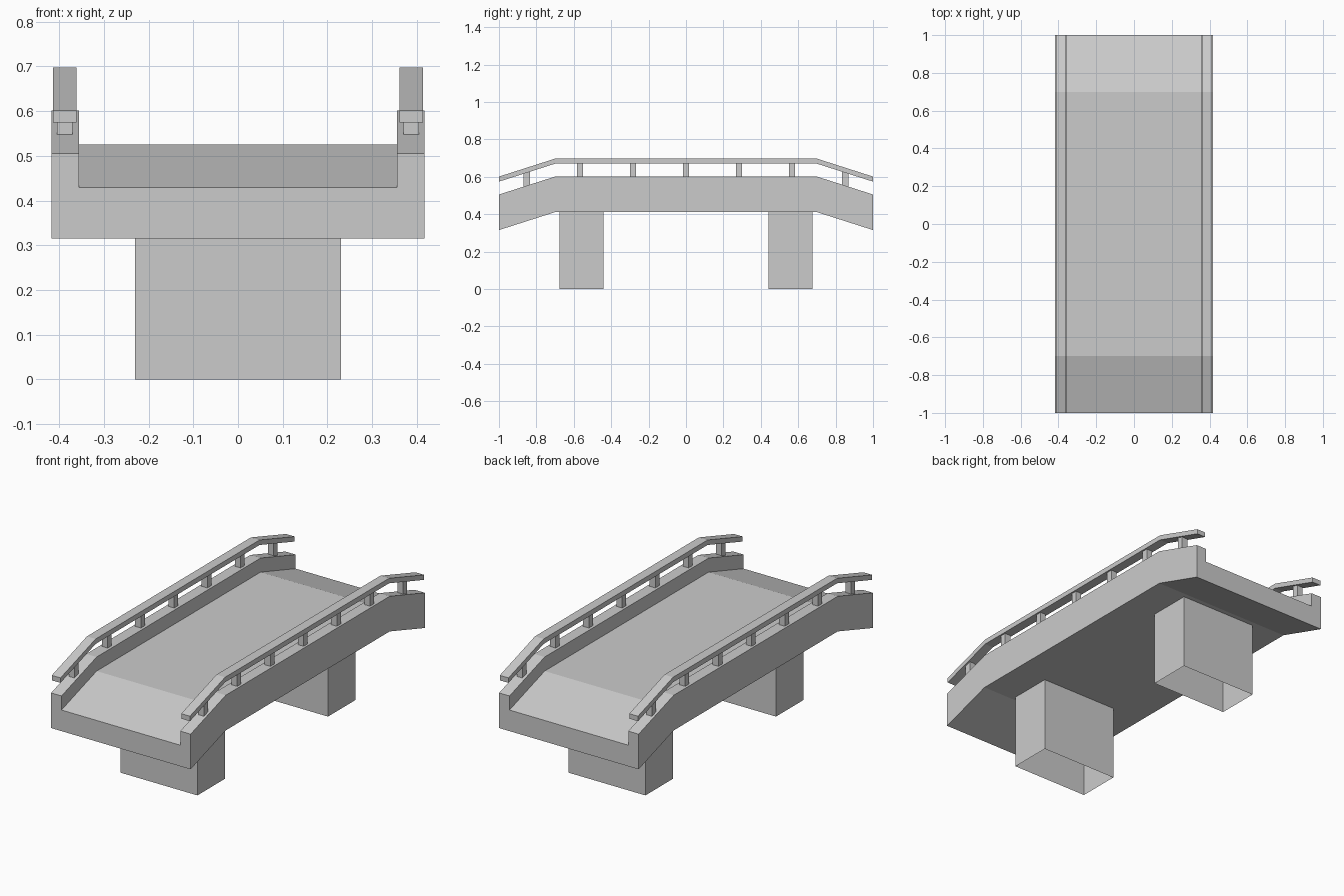
import bpy
import bmesh

cube = bpy.data.objects.get("Cube")
if cube:
    bpy.data.objects.remove(cube, do_unlink=True)

stone = bpy.data.materials.new("pale_grey")
stone.use_nodes = True
color = (0.6, 0.6, 0.6, 1)
stone.diffuse_color = color
stone.node_tree.nodes["Principled BSDF"].inputs["Base Color"].default_value = color

KNEE, END, DROP = 0.70, 1.0, 0.096


def arch(y):
    """Height change of the roadway along its length."""
    return -DROP * max(0, abs(y) - KNEE) / (END - KNEE)


def sweep(name, section, stations, capped=True, follow=True):
    """Run an (x, z) section along y, following the arch of the bridge."""
    bm = bmesh.new()
    rings = [[bm.verts.new((x, y, z + (arch(y) if follow else 0))) for x, z in section]
             for y in stations]
    n = len(section)
    for a, b in zip(rings, rings[1:]):
        for i in range(n):
            j = (i + 1) % n
            bm.faces.new((a[i], a[j], b[j], b[i]))
    if capped:
        bm.faces.new(rings[0])
        bm.faces.new(rings[-1])
    bmesh.ops.recalc_face_normals(bm, faces=bm.faces)
    mesh = bpy.data.meshes.new(name)
    bm.to_mesh(mesh)
    bm.free()
    mesh.materials.append(stone)
    obj = bpy.data.objects.new(name, mesh)
    bpy.context.collection.objects.link(obj)
    return obj


def rect(x0, x1, z0, z1):
    return [(x0, z0), (x1, z0), (x1, z1), (x0, z1)]


bends = [-END, -KNEE, KNEE, END]

# Deck with raised kerb walls: one U-shaped section
half, inner = 0.417, 0.355
low, road, wall = 0.411, 0.525, 0.601
sweep("deck", [(-half, low), (half, low), (half, wall), (inner, wall),
               (inner, road), (-inner, road), (-inner, wall), (-half, wall)], bends)

# Handrails and their posts on both sides
for side, s in (("left", 1), ("right", -1)):
    sweep(side + "_handrail", rect(s * 0.361, s * 0.413, 0.67, 0.697), bends)
    for k in range(-3, 4):
        y = k * 0.2835
        sweep(f"{side}_post_{k + 4}", rect(s * 0.37, s * 0.404, wall, 0.67),
              [y - 0.017, y + 0.017])

# Hollow piers, open underneath
for name, s in (("front_pier", -1), ("back_pier", 1)):
    pier = sweep(name, rect(-0.23, 0.23, 0, low), [s * 0.44, s * 0.675], follow=False)
    bm = bmesh.new()
    bm.from_mesh(pier.data)
    ends = [f for f in bm.faces if abs(f.normal.z) > 0.9]
    bmesh.ops.delete(bm, geom=ends, context="FACES_ONLY")
    bm.to_mesh(pier.data)
    bm.free()
